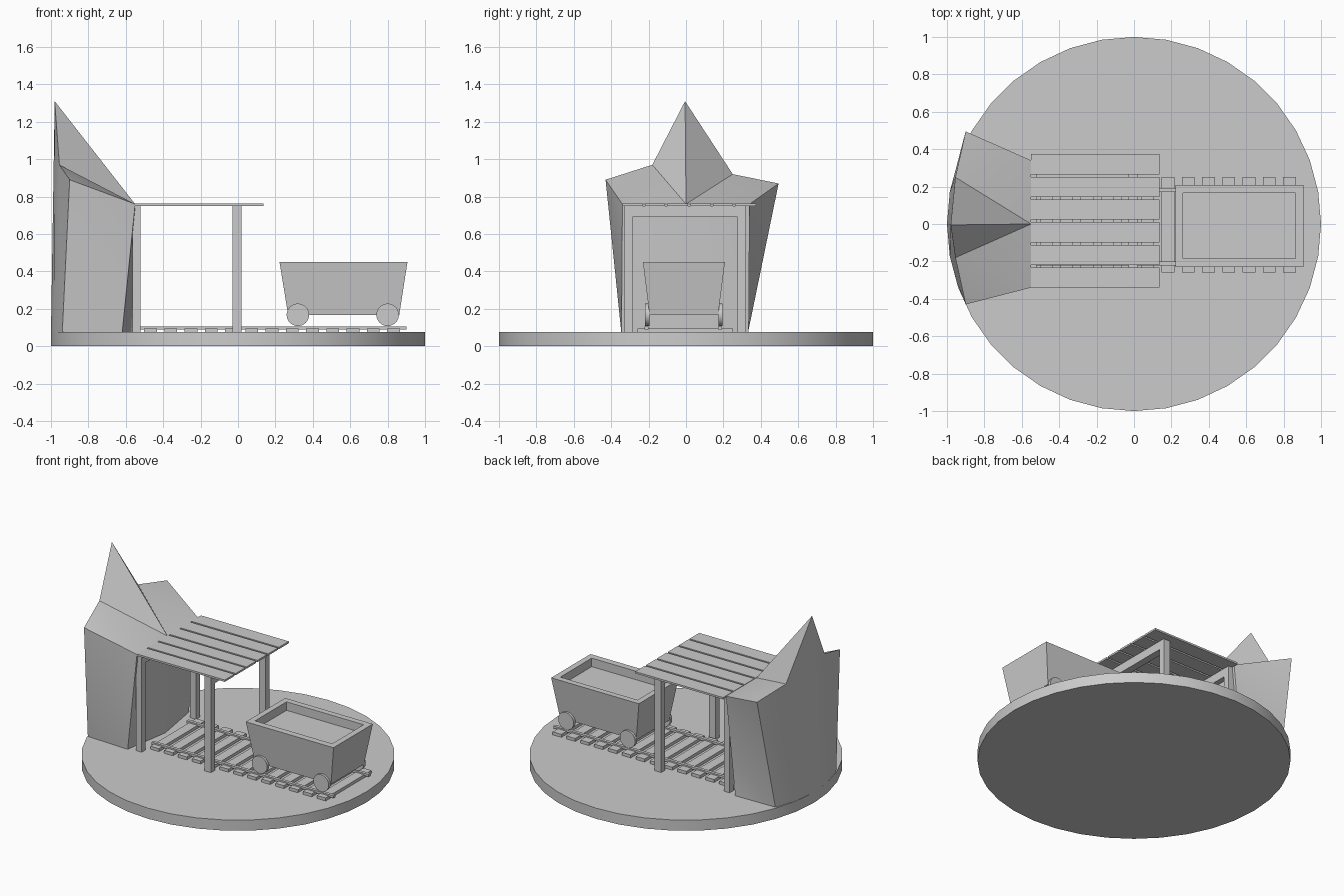
import bpy, bmesh, math

if "Cube" in bpy.data.objects:
    bpy.data.objects.remove(bpy.data.objects["Cube"])


def mesh_object(name, verts, faces):
    me = bpy.data.meshes.new(name)
    bm = bmesh.new()
    vs = [bm.verts.new(v) for v in verts]
    for f in faces:
        bm.faces.new([vs[i] for i in f])
    bmesh.ops.recalc_face_normals(bm, faces=bm.faces)
    bm.to_mesh(me)
    bm.free()
    ob = bpy.data.objects.new(name, me)
    bpy.context.collection.objects.link(ob)
    return ob


def box(name, x, y, z):
    """Box from (min, max) ranges."""
    v = [(a, b, c) for a in x for b in y for c in z]
    return mesh_object(name, v, [(0, 1, 3, 2), (4, 6, 7, 5), (0, 4, 5, 1),
                                 (2, 3, 7, 6), (0, 2, 6, 4), (1, 5, 7, 3)])


def smooth(ob, angle):
    bpy.ops.object.select_all(action='DESELECT')
    ob.select_set(True)
    bpy.context.view_layer.objects.active = ob
    bpy.ops.object.shade_smooth_by_angle(angle=math.radians(angle))


def cylinder(name, sides, r, depth, loc, rot=(0, 0, 0)):
    bpy.ops.mesh.primitive_cylinder_add(vertices=sides, radius=r, depth=depth,
                                        location=loc, rotation=rot)
    ob = bpy.context.object
    ob.name = name
    smooth(ob, 30)
    return ob


GROUND = 0.075

# round base
cylinder("base", 36, 1.0, GROUND, (0, 0, GROUND / 2))

# jagged rock: matching bottom and top outlines, front-left corner round to front centre
bottom = [(-0.62, -0.345), (-0.94, -0.33), (-0.985, -0.17), (-1.0, 0),
          (-0.985, 0.17), (-0.93, 0.33), (-0.62, 0.335), (-0.565, 0)]
top = [(-0.55, -0.34, 0.76), (-0.90, -0.43, 0.89), (-0.955, -0.18, 0.97),
       (-0.98, -0.005, 1.31), (-0.955, 0.25, 0.92), (-0.90, 0.495, 0.87),
       (-0.55, 0.34, 0.76), (-0.55, 0, 0.76)]
verts = [(x, y, GROUND - 0.01) for x, y in bottom] + top
faces = [tuple(range(8))]
for i in range(8):
    j = (i + 1) % 8
    faces += [(i, j, j + 8), (i, j + 8, i + 8)]
faces += [(8, 9, 10), (8, 10, 15), (15, 10, 11),
          (15, 11, 12), (15, 12, 14), (14, 12, 13)]
smooth(mesh_object("rock", verts, faces), 40)

# porch frames: two posts and a cross beam each
for name, x in (("rear", (-0.565, -0.52)), ("front", (-0.03, 0.02))):
    box(name + "_left_post", x, (-0.33, -0.285), (GROUND, 0.75))
    box(name + "_right_post", x, (0.275, 0.32), (GROUND, 0.75))
    box(name + "_beam", x, (-0.285, 0.275), (0.69, 0.75))

# roof planks
for i in range(6):
    y = -0.34 + i * 0.121
    box(f"roof_plank_{i + 1}", (-0.55, 0.135), (y, y + 0.108), (0.75, 0.763))

# track ties and rails
for i in range(13):
    x = -0.468 + i * 0.1083
    box(f"track_tie_{i + 1}", (x - 0.034, x + 0.034), (-0.26, 0.25), (GROUND, 0.096))
for name, y in (("left_rail", (-0.222, -0.2)), ("right_rail", (0.17, 0.192))):
    box(name, (-0.52, 0.9), y, (0.09, 0.106))


# cart body: flared box with a shallow recess
def ring(x0, x1, y0, y1, z):
    return [(x0, y0, z), (x1, y0, z), (x1, y1, z), (x0, y1, z)]


verts = (ring(0.268, 0.862, -0.195, 0.172, 0.167) + ring(0.222, 0.906, -0.23, 0.208, 0.45)
         + ring(0.262, 0.864, -0.184, 0.166, 0.45) + ring(0.262, 0.864, -0.184, 0.166, 0.39))
faces = [(0, 1, 2, 3), (12, 13, 14, 15)]
for k in (0, 4, 8):
    faces += [(k + i, k + (i + 1) % 4, k + 4 + (i + 1) % 4, k + 4 + i) for i in range(4)]
mesh_object("cart_body", verts, faces)

# cart wheels
for end, x in (("rear", 0.32), ("front", 0.80)):
    for side, y in (("left", -0.207), ("right", 0.184)):
        cylinder(f"{end}_{side}_wheel", 32, 0.06, 0.022, (x, y, 0.168),
                 (math.pi / 2, 0, 0))
